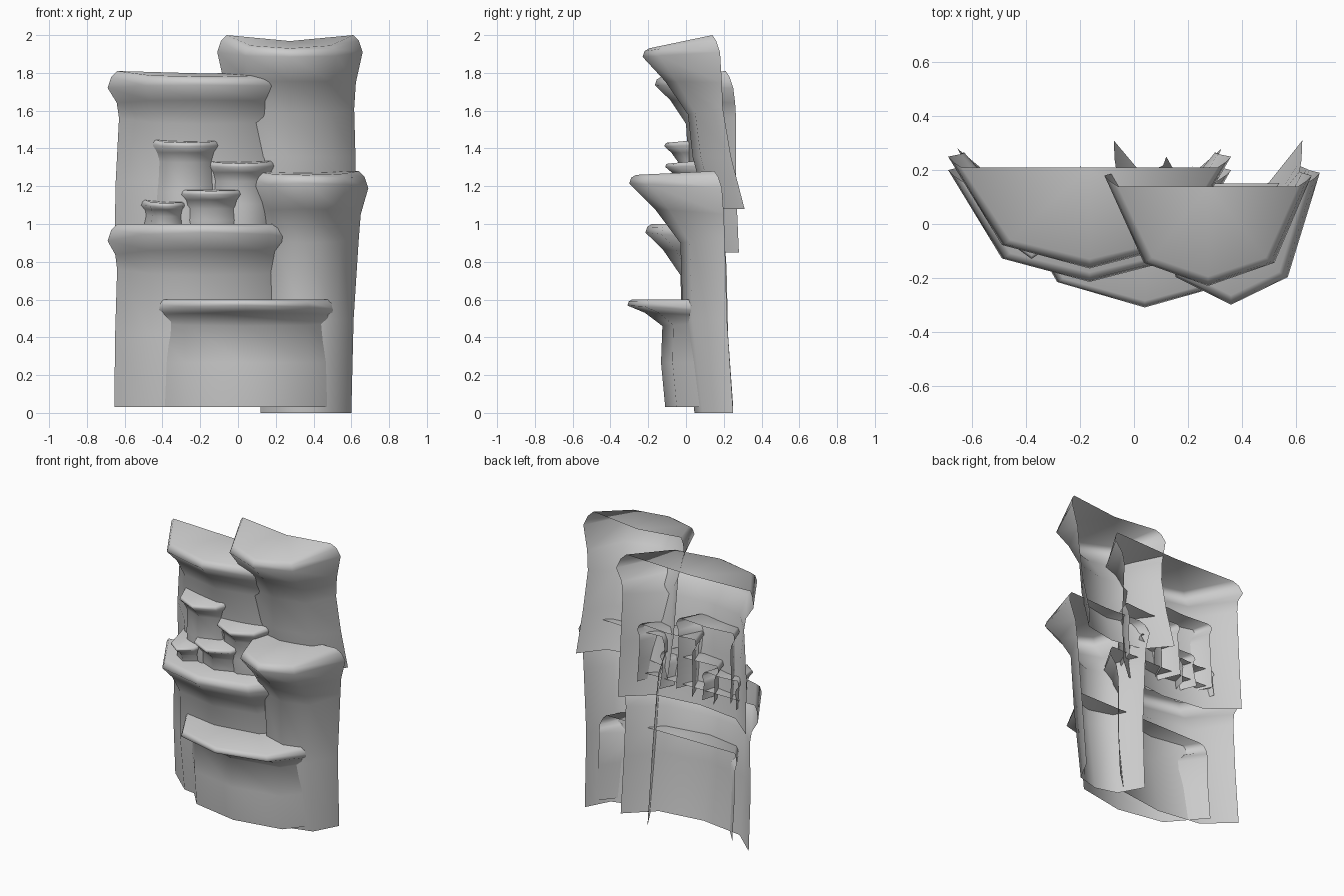
import bpy

if "Cube" in bpy.data.objects:
    bpy.data.objects.remove(bpy.data.objects["Cube"])

# Plan section of a ledge: fraction across the width, fraction from back to front
SECTION = [(0, 0), (0.19, 0.79), (0.5, 1), (0.82, 0.79), (1, 0)]


def ring(xl, xr, yf, yb, zf, zb):
    """One horizontal row of five points, open at the back."""
    return [(xl + (xr - xl) * u, yb + (yf - yb) * v, zb + (zf - zb) * v)
            for u, v in SECTION]


def ledge(name, xl, xr, zbot, ztop, rise, ylip, yback, yneck, ybot, yback_bot,
          drop, neck_in, bot_in, s):
    """Open-backed rock slab with a flat cap and an overhanging lip; s scales the lip."""
    zneck = ztop - drop
    zmid = zneck + (zbot - zneck) * 0.45
    ymid = yneck + (ybot - yneck) * 0.45 - 0.02 * s
    ybm = yback + (yback_bot - yback) * 0.45
    mid_in = neck_in * 0.3 + bot_in * 0.7
    ycap = yback - .04 * s
    rows = [
        ring(xl + .05 * s, xr - .05 * s, ylip + .035 * s, ycap, ztop - rise, ztop),
        ring(xl + .02 * s, xr - .02 * s, ylip + .01 * s, ycap + .02 * s,
             ztop - rise - .015 * s, ztop - .03 * s),
        ring(xl, xr, ylip, yback, ztop - rise - .045 * s, ztop - .09 * s),
        ring(xl + neck_in * .8, xr - neck_in * .8, ylip + (yneck - ylip) * .5,
             yback + .01 * s, ztop - rise - (drop - rise) * .5, ztop - drop * .6),
        ring(xl + neck_in, xr - neck_in, yneck, yback + .015 * s, zneck, zneck + .03 * s),
        ring(xl + mid_in, xr - mid_in, ymid, ybm, zmid, zmid),
        ring(xl + bot_in, xr - bot_in, ybot, yback_bot, zbot, zbot),
    ]
    verts = [p for r in rows for p in r]
    faces = [(5 * r + i, 5 * r + 5 + i, 5 * r + 6 + i, 5 * r + 1 + i)
             for r in range(len(rows) - 1) for i in range(4)]
    # Cap, with a slightly sunken middle on its back edge
    verts.append(((xl + xr) / 2, ycap, ztop - rise * .45))
    c = len(verts) - 1
    faces += [(c, i, i + 1) for i in range(4)]
    me = bpy.data.meshes.new(name)
    me.from_pydata(verts, [], faces)
    for p in me.polygons:
        p.use_smooth = True
    ob = bpy.data.objects.new(name, me)
    bpy.context.collection.objects.link(ob)


# Large cliff slabs
ledge("upper_right_slab", -.11, .66, 1.08, 2.0, .07, -.23, .18, .01, .11, .31, .42, .045, .035, 1)
ledge("upper_left_slab", -.69, .36, .85, 1.81, .03, -.165, .25, .0, .085, .28, .28, .06, .035, 1)
ledge("right_slab", .03, .69, 0, 1.28, .02, -.30, .19, -.03, .045, .25, .38, .05, .09, 1)
ledge("left_slab", -.69, .36, .03, 1.0, .0, -.215, .20, -.03, .04, .25, .27, .05, .035, 1)
ledge("front_slab", -.485, .565, .03, .6, .0, -.31, .14, -.125, -.11, .18, .14, .005, .005, .7)

# Small stepped ledges
ledge("step_top", -.495, -.05, .98, 1.455, .025, -.115, .18, -.04, -.02, .2, .13, .025, .015, .4)
ledge("step_right", -.215, .235, .96, 1.345, .025, -.11, .2, -.04, -.02, .22, .12, .025, .015, .4)
ledge("step_middle", -.365, .08, .94, 1.19, .015, -.15, .17, -.07, -.04, .2, .11, .025, .015, .4)
ledge("step_left", -.52, -.24, .94, 1.13, .02, -.13, .17, -.07, -.04, .18, .09, .02, .01, .35)
